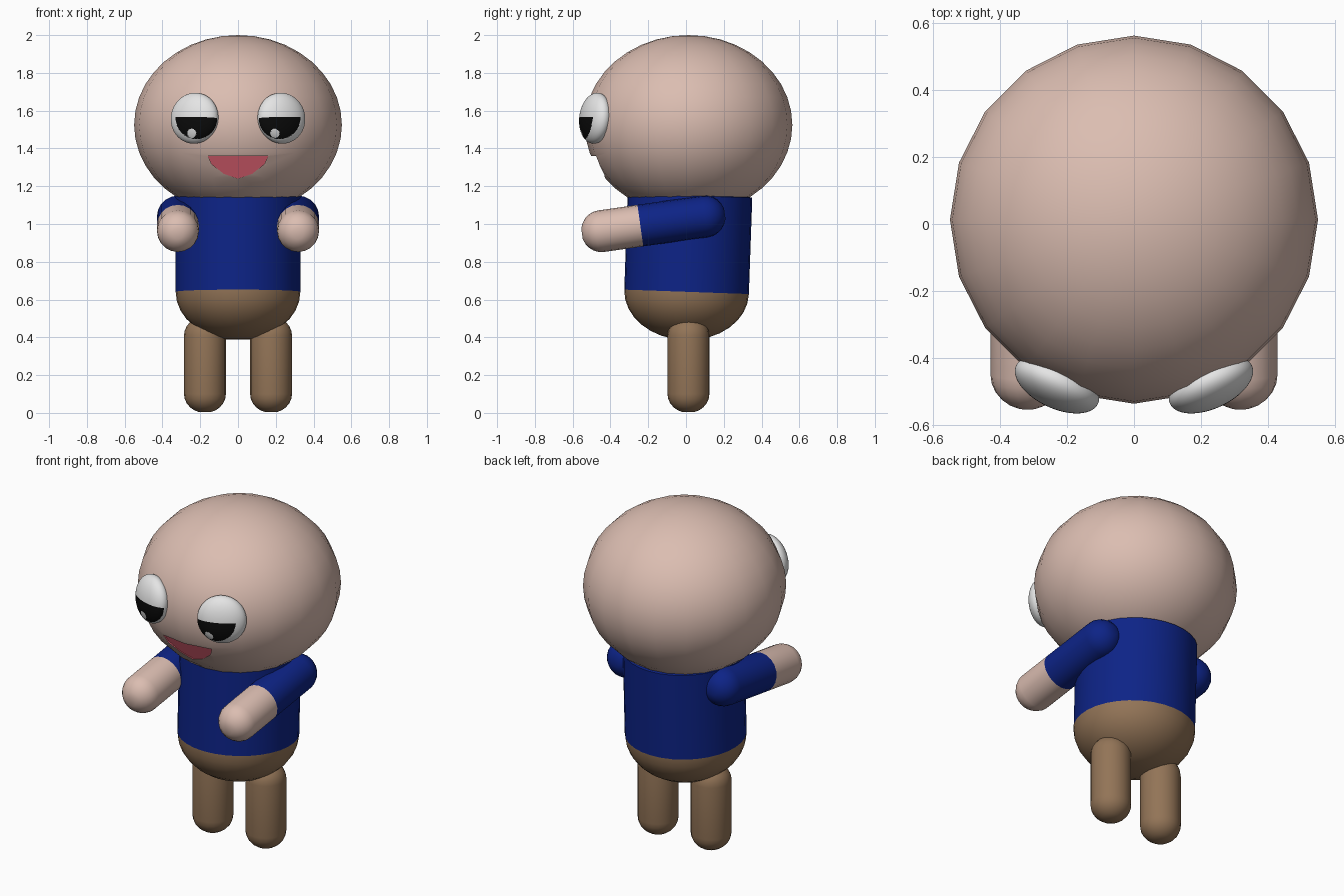
import bpy, bmesh, math
from mathutils import Vector, Matrix

if "Cube" in bpy.data.objects:
    bpy.data.objects.remove(bpy.data.objects["Cube"])


def material(name, rgb):
    m = bpy.data.materials.new(name)
    m.diffuse_color = (*rgb, 1)
    m.use_nodes = True
    m.node_tree.nodes["Principled BSDF"].inputs["Base Color"].default_value = m.diffuse_color
    return m


SKIN = material("skin", (0.71, 0.51, 0.44))
BLUE = material("shirt blue", (0.004, 0.017, 0.24))
BROWN = material("trouser brown", (0.29, 0.175, 0.095))
PINK = material("mouth pink", (0.75, 0.12, 0.17))
WHITE = material("eye white", (0.78, 0.78, 0.78))
BLACK = material("pupil black", (0.003, 0.003, 0.003))


def add_object(name, bm, mats):
    bmesh.ops.recalc_face_normals(bm, faces=bm.faces)
    me = bpy.data.meshes.new(name)
    bm.to_mesh(me)
    bm.free()
    for m in mats:
        me.materials.append(m)
    ob = bpy.data.objects.new(name, me)
    bpy.context.collection.objects.link(ob)
    return ob


def smooth(ob, angle=45):
    bpy.ops.object.select_all(action='DESELECT')
    ob.select_set(True)
    bpy.context.view_layer.objects.active = ob
    bpy.ops.object.shade_smooth_by_angle(angle=math.radians(angle))


def capsule(name, start, end, r, cap0, cap1, mats, split=None, sides=20, steps=6):
    """Round-ended tube; faces beyond the distance split get the second material."""
    start, end = Vector(start), Vector(end)
    length = (end - start).length
    angles = [math.pi / 2 * i / steps for i in range(1, steps + 1)]
    profile = [(r * math.sin(a), -cap0 * math.cos(a)) for a in angles]
    if split is not None:
        profile.append((r, split))
    profile += [(r * math.sin(a), length + cap1 * math.cos(a)) for a in reversed(angles)]
    bm = bmesh.new()
    rings = [[bm.verts.new((q * math.cos(2 * math.pi * k / sides),
                            q * math.sin(2 * math.pi * k / sides), h))
              for k in range(sides)] for q, h in profile]
    for a, b in zip(rings, rings[1:]):
        for k in range(sides):
            n = (k + 1) % sides
            bm.faces.new((a[k], a[n], b[n], b[k]))
    bm.faces.new(rings[0])
    bm.faces.new(rings[-1])
    if split is not None:
        for f in bm.faces:
            f.material_index = int(f.calc_center_median().z > split)
    turn = (end - start).to_track_quat('Z', 'Y').to_matrix().to_4x4()
    bm.transform(Matrix.Translation(start) @ turn)
    smooth(add_object(name, bm, mats))


# Head: squashed sphere
bm = bmesh.new()
bmesh.ops.create_uvsphere(bm, u_segments=20, v_segments=20, radius=1)
bm.transform(Matrix.Translation((0, 0.013, 1.525)) @ Matrix.Diagonal((0.55, 0.55, 0.475, 1)))
head = add_object("head", bm, [SKIN, PINK])

# Mouth: shallow slanted cut with a pink floor
half = [(0.16, 1.36), (0.14, 1.318), (0.075, 1.265), (0, 1.24)]
outline = half + [(-x, z) for x, z in reversed(half[:-1])]
bm = bmesh.new()
back = [bm.verts.new((x, -0.468 + (1.36 - z) * 0.417, z)) for x, z in outline]
front = [bm.verts.new((x, -0.8, z)) for x, z in outline]
bm.faces.new(back)
bm.faces.new(front)
for i in range(len(outline)):
    j = (i + 1) % len(outline)
    bm.faces.new((back[i], back[j], front[j], front[i]))
for f in bm.faces:
    f.material_index = 1
cutter = add_object("mouth_cutter", bm, [SKIN, PINK])
cutter.hide_render = True
mod = head.modifiers.new("mouth", 'BOOLEAN')
mod.operation = 'DIFFERENCE'
mod.solver = 'EXACT'
mod.object = cutter
bpy.context.view_layer.objects.active = head
bpy.ops.object.modifier_apply(modifier=mod.name)
bpy.data.objects.remove(cutter)
smooth(head, 25)

# Eyes: flattened balls, pupil and glints picked by their place seen from the front
for side, label in ((-1, "right"), (1, "left")):
    bm = bmesh.new()
    bmesh.ops.create_uvsphere(bm, u_segments=128, v_segments=96, radius=1)
    bm.transform(Matrix.Translation((side * 0.23, -0.48, 1.56))
                 @ Matrix.Rotation(side * math.radians(25), 4, 'Z')
                 @ Matrix.Rotation(math.radians(84), 4, 'X')
                 @ Matrix.Diagonal((0.135, 0.135, 0.07, 1)))
    px, pz = side * 0.22, 1.56
    for f in bm.faces:
        c = f.calc_center_median()
        dx, dz = c.x - px, c.z - pz
        pupil = math.hypot(dx, dz) < 0.11 and f.normal.y < 0 and c.y < -0.47
        glint = (math.hypot(dx - 0.055, dz - 0.06) < 0.043
                 or math.hypot(dx + 0.025, dz + 0.08) < 0.024)
        f.material_index = int(pupil and not glint)
    smooth(add_object(label + "_eye", bm, [WHITE, BLACK]))

# Body: rounded trouser seat below, shirt above, leaning slightly back
capsule("body", (0, 0.003, 0.64), (0, 0.021, 1.15), 0.33, 0.255, 0.01,
        [BROWN, BLUE], split=0.001, sides=32, steps=8)

# Arms and legs
for side, label in ((-1, "right"), (1, "left")):
    capsule(label + "_arm", (side * 0.318, 0.1, 1.04), (side * 0.318, -0.45, 0.962),
            0.111, 0.11, 0.105, [BLUE, SKIN], split=0.345)
    capsule(label + "_leg", (side * 0.175, 0.013, 0.1), (side * 0.175, 0.013, 0.41),
            0.111, 0.1, 0.1, [BROWN])
